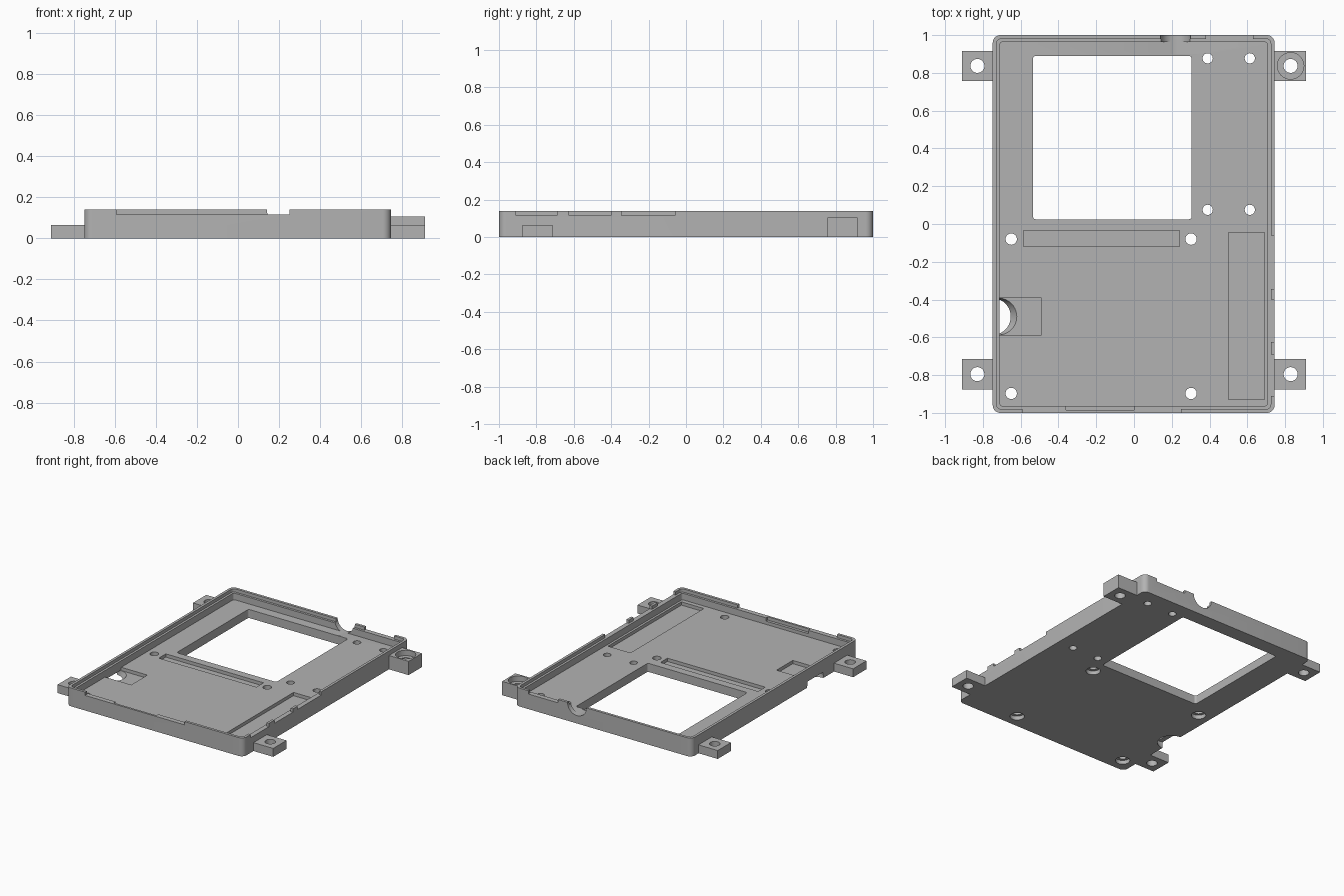
import bpy
import bmesh
import math
from mathutils import Matrix

cube = bpy.data.objects.get("Cube")
if cube:
    bpy.data.objects.remove(cube, do_unlink=True)

grey = bpy.data.materials.new("plain_grey")
grey.use_nodes = True
colour = (0.45, 0.45, 0.45, 1)
grey.diffuse_color = colour
grey.node_tree.nodes["Principled BSDF"].inputs["Base Color"].default_value = colour

HEIGHT, LEDGE, FLOOR, POCKET = 0.14, 0.115, 0.065, 0.04
LEFT, RIGHT = -0.748, 0.744


def make_object(name, bm):
    mesh = bpy.data.meshes.new(name)
    bm.to_mesh(mesh)
    bm.free()
    mesh.materials.append(grey)
    ob = bpy.data.objects.new(name, mesh)
    bpy.context.collection.objects.link(ob)
    return ob


def box(name, x, y, z, radius=0):
    """Box from ranges, with optional rounded upright edges."""
    bm = bmesh.new()
    bmesh.ops.create_cube(bm, size=1)
    for v in bm.verts:
        v.co = [r[0] if c < 0 else r[1] for c, r in zip(v.co, (x, y, z))]
    if radius:
        upright = [e for e in bm.edges
                   if abs(e.verts[0].co.z - e.verts[1].co.z) > 1e-4]
        bmesh.ops.bevel(bm, geom=upright, offset=radius, segments=8,
                        profile=0.5, affect='EDGES')
    return make_object(name, bm)


def cylinder(name, x, y, z, r, lean=0):
    """Upright cylinder over a z range; lean shifts x with height."""
    bm = bmesh.new()
    bmesh.ops.create_cone(bm, cap_ends=True, segments=40, radius1=r, radius2=r,
                          depth=z[1] - z[0])
    for v in bm.verts:
        v.co.z += (z[0] + z[1]) / 2
        v.co.x += x + lean * v.co.z
        v.co.y += y
    return make_object(name, bm)


def cut(target, cutter):
    mod = target.modifiers.new("cut", 'BOOLEAN')
    mod.operation = 'DIFFERENCE'
    mod.solver = 'EXACT'
    mod.object = cutter
    bpy.context.view_layer.objects.active = target
    bpy.ops.object.modifier_apply(modifier=mod.name)
    bpy.data.objects.remove(cutter, do_unlink=True)


# Tray with a stepped rim
tray = box("tray", (LEFT, RIGHT), (-1, 1), (0, HEIGHT), 0.04)
for inset, low, radius in ((0.02, LEDGE, 0.025), (0.037, FLOOR, 0.015)):
    cut(tray, box("recess", (LEFT + inset, RIGHT - inset),
                  (inset - 1, 1 - inset), (low, 0.3), radius))

# Window and shallow floor pockets
cut(tray, box("window", (-0.535, 0.305), (0.025, 0.89), (-0.1, 0.3), 0.015))
for x, y in (((-0.585, 0.24), (-0.12, -0.035)),
             ((0.50, 0.69), (-0.93, -0.045)),
             ((-0.711, -0.49), (-0.587, -0.392))):
    cut(tray, box("pocket", x, y, (POCKET, 0.1)))

# Slanted cable opening beneath the right wall
cut(tray, cylinder("cable_opening", -0.75, -0.49, (-0.02, POCKET + 0.005),
                   0.0975, lean=0.8))

# Rim notches on the left, front and back walls
for y in ((-0.91, -0.69), (-0.625, -0.40), (-0.345, -0.06)):
    cut(tray, box("notch", (0.70, 0.8), y, (LEDGE, 0.3)))
cut(tray, box("notch", (-0.59, 0.25), (-1.1, -0.95), (LEDGE, 0.3)))
cut(tray, box("notch", (0.38, 0.63), (0.95, 1.1), (LEDGE, 0.3)))
cut(tray, box("inner_notch", (-0.36, 0.0), (-0.984, -0.95), (0.09, 0.3)))

# Round cable notch through the back wall
round_notch = cylinder("round_notch", 0, 0, (-0.1, 0.1), 0.08)
round_notch.data.transform(Matrix.Translation((0.22, 1, HEIGHT))
                           @ Matrix.Rotation(math.pi / 2, 4, 'X'))
cut(tray, round_notch)

# Screw holes: four plain, four recessed from underneath
for x in (0.39, 0.613):
    for y in (0.075, 0.877):
        cut(tray, cylinder("hole", x, y, (-0.1, 0.3), 0.027))
for x in (-0.65, 0.302):
    for y in (-0.08, -0.897):
        cut(tray, cylinder("hole", x, y, (-0.1, 0.3), 0.03))
        cut(tray, cylinder("screw_recess", x, y, (-0.1, 0.03), 0.05))

# Mounting tabs, the back left one taller with a counterbore
tabs = []
for side, inner, label in ((-1, LEFT, "right"), (1, RIGHT, "left")):
    for y, place in ((-0.795, "front"), (0.837, "back")):
        tall = side > 0 and y > 0
        top = 0.105 if tall else 0.064
        tab = box(f"{place}_{label}_tab", sorted((inner, side * 0.91)),
                  (y - 0.08, y + 0.08), (0, top))
        cut(tab, cylinder("hole", side * 0.829, y, (-0.1, 0.3), 0.037))
        if tall:
            cut(tab, cylinder("counterbore", 0.829, y, (0.064, 0.3), 0.07))
        tabs.append(tab)

# Smooth curved surfaces, sharp edges elsewhere
bpy.ops.object.select_all(action='DESELECT')
for ob in [tray] + tabs:
    ob.select_set(True)
bpy.context.view_layer.objects.active = tray
bpy.ops.object.shade_smooth_by_angle(angle=math.radians(30))
